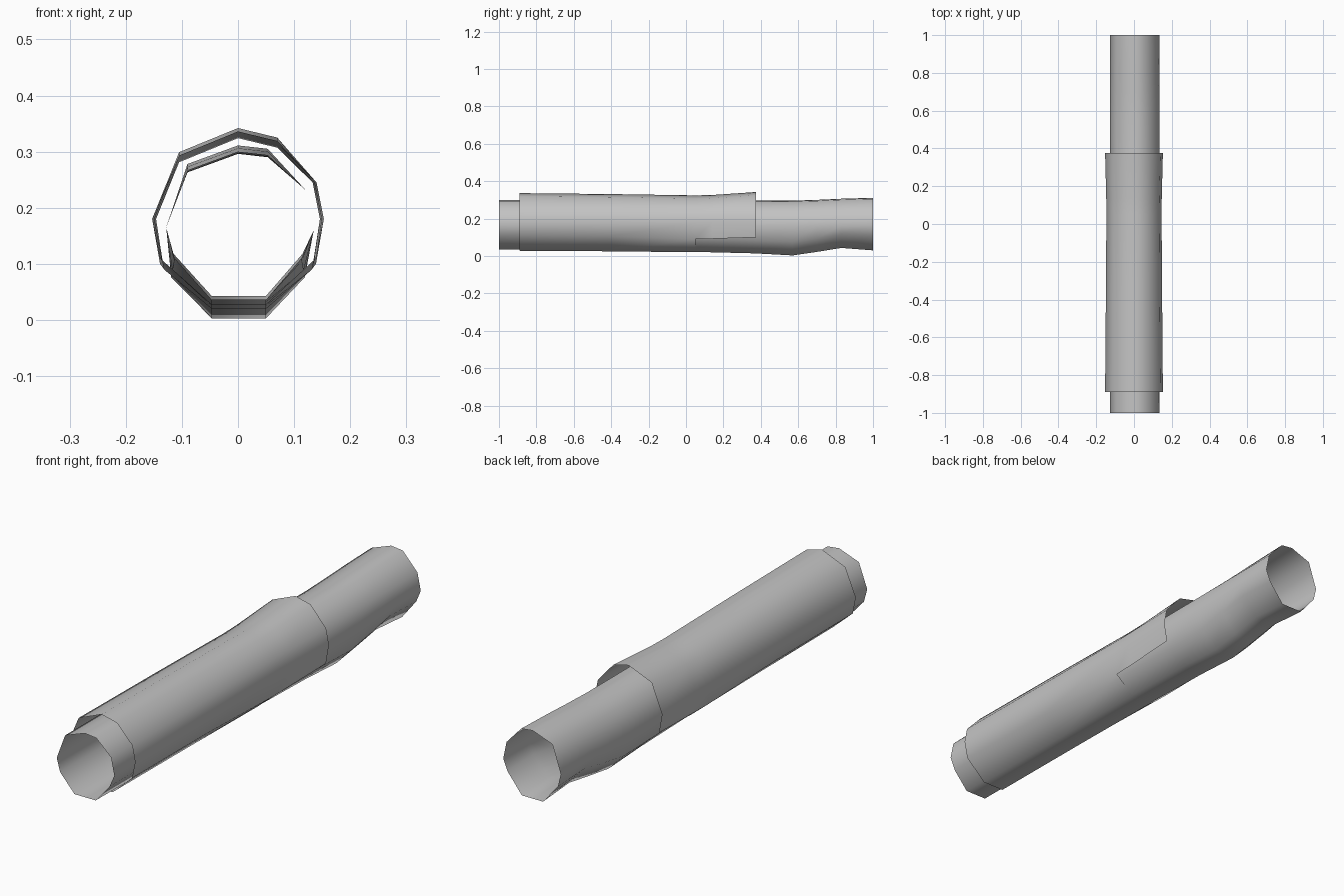
import bpy, bmesh

if "Cube" in bpy.data.objects:
    bpy.data.objects.remove(bpy.data.objects["Cube"])

grey = bpy.data.materials.new("plain grey")
grey.diffuse_color = (0.55, 0.55, 0.55, 1)
grey.use_nodes = True
grey.node_tree.nodes["Principled BSDF"].inputs["Base Color"].default_value = grey.diffuse_color


def loft(name, rings, skip=lambda ring, side: False):
    """Skin an open tube through rings of (y, [(x, z), ...])."""
    bm = bmesh.new()
    loops = [[bm.verts.new((x, y, z)) for x, z in pts] for y, pts in rings]
    for r, (a, b) in enumerate(zip(loops, loops[1:])):
        n = len(a)
        for i in range(n):
            j = (i + 1) % n
            if not skip(r, i):
                bm.faces.new((a[i], a[j], b[j], b[i]))
    loose = [v for v in bm.verts if not v.link_faces]
    bmesh.ops.delete(bm, geom=loose, context='VERTS')
    for f in bm.faces:
        f.smooth = True
    bm.normal_update()
    mesh = bpy.data.meshes.new(name)
    bm.to_mesh(mesh)
    bm.free()
    mesh.materials.append(grey)
    obj = bpy.data.objects.new(name, mesh)
    bpy.context.collection.objects.link(obj)
    return obj


# Inner tube: bottom height, lower side point and top height vary along it
def tube_ring(bottom, low_x, low_z, top):
    return [(0.05, bottom), (low_x, low_z), (0.135, 0.16), (0.12, 0.232),
            (0.053, top - 0.006), (0.0, top), (-0.09, top - 0.033),
            (-0.128, 0.165), (-low_x, low_z), (-0.047, bottom)]


loft("inner_tube", [
    (-1.00, tube_ring(0.036, 0.113, 0.110, 0.300)),
    (-0.40, tube_ring(0.032, 0.114, 0.105, 0.299)),
    (0.05, tube_ring(0.022, 0.117, 0.088, 0.297)),
    (0.37, tube_ring(0.014, 0.119, 0.082, 0.296)),
    (0.57, tube_ring(0.003, 0.119, 0.076, 0.296)),
    (0.70, tube_ring(0.022, 0.117, 0.095, 0.300)),
    (0.83, tube_ring(0.043, 0.115, 0.118, 0.306)),
    (1.00, tube_ring(0.030, 0.115, 0.112, 0.311)),
])


# Outer sleeve: full ring in front, only the upper shell at the rear
def sleeve_ring(bottom, low_z, width, top):
    return [(0.05, bottom), (width - 0.014, low_z), (width, 0.18),
            (width - 0.013, 0.245), (0.07, top - 0.017), (0.0, top),
            (-0.105, top - 0.043), (-width, 0.18),
            (-width + 0.014, low_z), (-0.047, bottom)]


loft("outer_sleeve", [
    (-0.89, sleeve_ring(0.028, 0.110, 0.153, 0.336)),
    (-0.40, sleeve_ring(0.025, 0.105, 0.149, 0.331)),
    (0.05, sleeve_ring(0.020, 0.090, 0.146, 0.324)),
    (0.14, sleeve_ring(0.020, 0.092, 0.147, 0.326)),
    (0.375, sleeve_ring(0.020, 0.100, 0.153, 0.342)),
], skip=lambda ring, side: ring >= 2 and side in (0, 8, 9))
